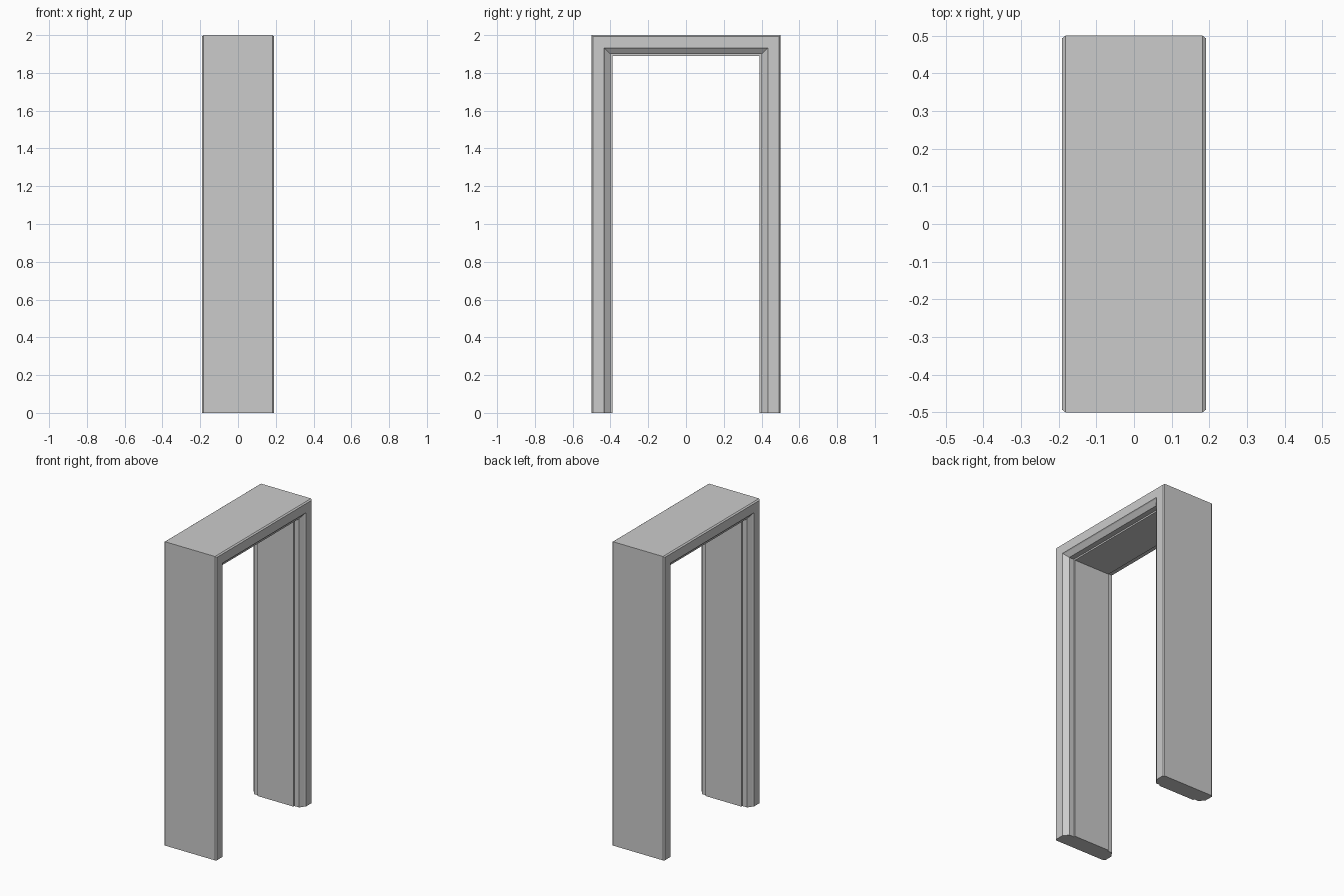
import bpy, bmesh

if "Cube" in bpy.data.objects:
    bpy.data.objects.remove(bpy.data.objects["Cube"])

HALF_WIDTH, HEIGHT = 0.5, 2.0

# Half moulding profile: (x across the wall, inset from the outer edge)
half = [(0.182, 0.0), (0.191, 0.007), (0.191, 0.067), (0.185, 0.072),
        (0.165, 0.1), (0.13, 0.1), (0.13, 0.11)]
profile = half + [(-x, t) for x, t in reversed(half)]

bm = bmesh.new()


def ring(side, top):
    """One copy of the profile; mitred at the head, square at the floor."""
    return [bm.verts.new((x, side * (HALF_WIDTH - t), HEIGHT - t if top else 0.0))
            for x, t in profile]


# Sweep the profile up one jamb, across the head and down the other jamb
rings = [ring(-1, False), ring(-1, True), ring(1, True), ring(1, False)]
n = len(profile)
for a, b in zip(rings, rings[1:]):
    for i in range(n):
        j = (i + 1) % n
        bm.faces.new((a[i], a[j], b[j], b[i]))

# Close the feet of the jambs
bm.faces.new(rings[0])
bm.faces.new(rings[-1])
bmesh.ops.recalc_face_normals(bm, faces=bm.faces[:])

mesh = bpy.data.meshes.new("door_frame")
bm.to_mesh(mesh)
bm.free()
frame = bpy.data.objects.new("door_frame", mesh)
bpy.context.collection.objects.link(frame)
